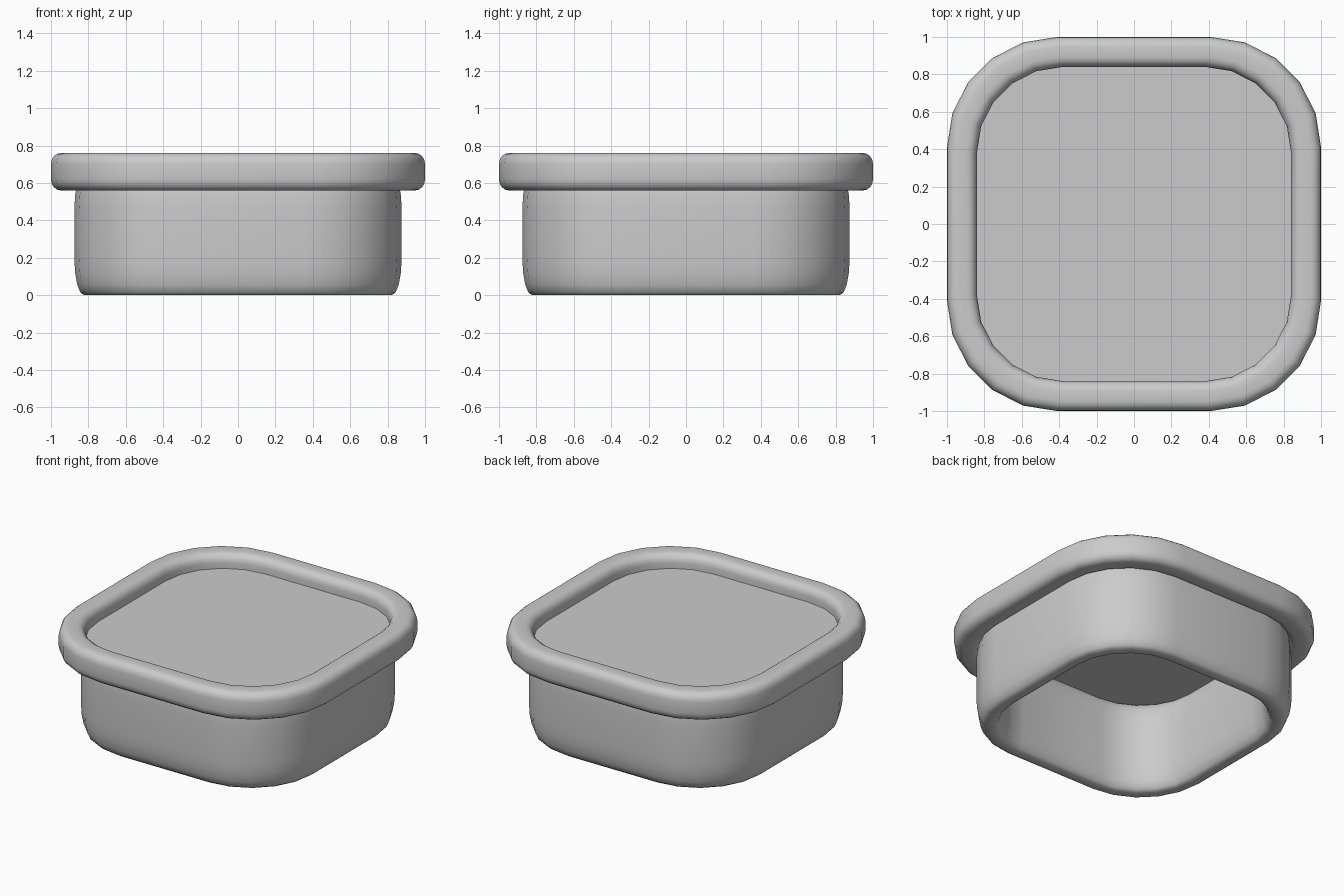
import bpy, bmesh
from math import sin, cos, pi, radians

if "Cube" in bpy.data.objects:
    bpy.data.objects.remove(bpy.data.objects["Cube"])

CORNER_STEPS = 5


def outline(half, centre):
    """Rounded square: half-width and position of the corner arc centres."""
    r = half - centre
    pts = []
    for q, (sx, sy) in enumerate(((1, 1), (-1, 1), (-1, -1), (1, -1))):
        for i in range(CORNER_STEPS + 1):
            a = pi / 2 * (q + i / CORNER_STEPS)
            pts.append((sx * centre + r * cos(a), sy * centre + r * sin(a)))
    return pts


def section(rx=0.65, rz=0.6, steps=4):
    """Unit rounded-rectangle cross-section."""
    pts = []
    for q, (sx, sz) in enumerate(((1, 1), (-1, 1), (-1, -1), (1, -1))):
        for i in range(steps + 1):
            a = pi / 2 * (q + i / steps)
            pts.append((sx * (1 - rx) + rx * cos(a), sz * (1 - rz) + rz * sin(a)))
    return pts


def finish(name, bm):
    bmesh.ops.recalc_face_normals(bm, faces=bm.faces)
    mesh = bpy.data.meshes.new(name)
    bm.to_mesh(mesh)
    bm.free()
    obj = bpy.data.objects.new(name, mesh)
    bpy.context.collection.objects.link(obj)
    bpy.ops.object.select_all(action='DESELECT')
    obj.select_set(True)
    bpy.context.view_layer.objects.active = obj
    bpy.ops.object.shade_smooth_by_angle(angle=radians(40))
    return obj


def ring(name, outer, centre, width, z0, z1):
    """Sweep the cross-section around a rounded square."""
    bm = bmesh.new()
    loops = []
    for u, v in section():
        half = outer - width / 2 * (1 - u)
        c = centre - 0.19 * (outer - half)
        z = (z0 + z1) / 2 + v * (z1 - z0) / 2
        loops.append([bm.verts.new((x, y, z)) for x, y in outline(half, c)])
    n = len(loops[0])
    for k, a in enumerate(loops):
        b = loops[(k + 1) % len(loops)]
        for i in range(n):
            j = (i + 1) % n
            bm.faces.new((a[i], a[j], b[j], b[i]))
    return finish(name, bm)


# Thick upper lip and tall hollow wall beneath it
ring("rim", 1.0, 0.41, 0.16, 0.56, 0.76)
ring("body_wall", 0.875, 0.36, 0.16, 0.0, 0.655)

# Flat panel closing the opening at mid height of the rim
bm = bmesh.new()
bm.faces.new([bm.verts.new((x, y, 0.66)) for x, y in outline(0.85, 0.38)])
finish("top_panel", bm)
